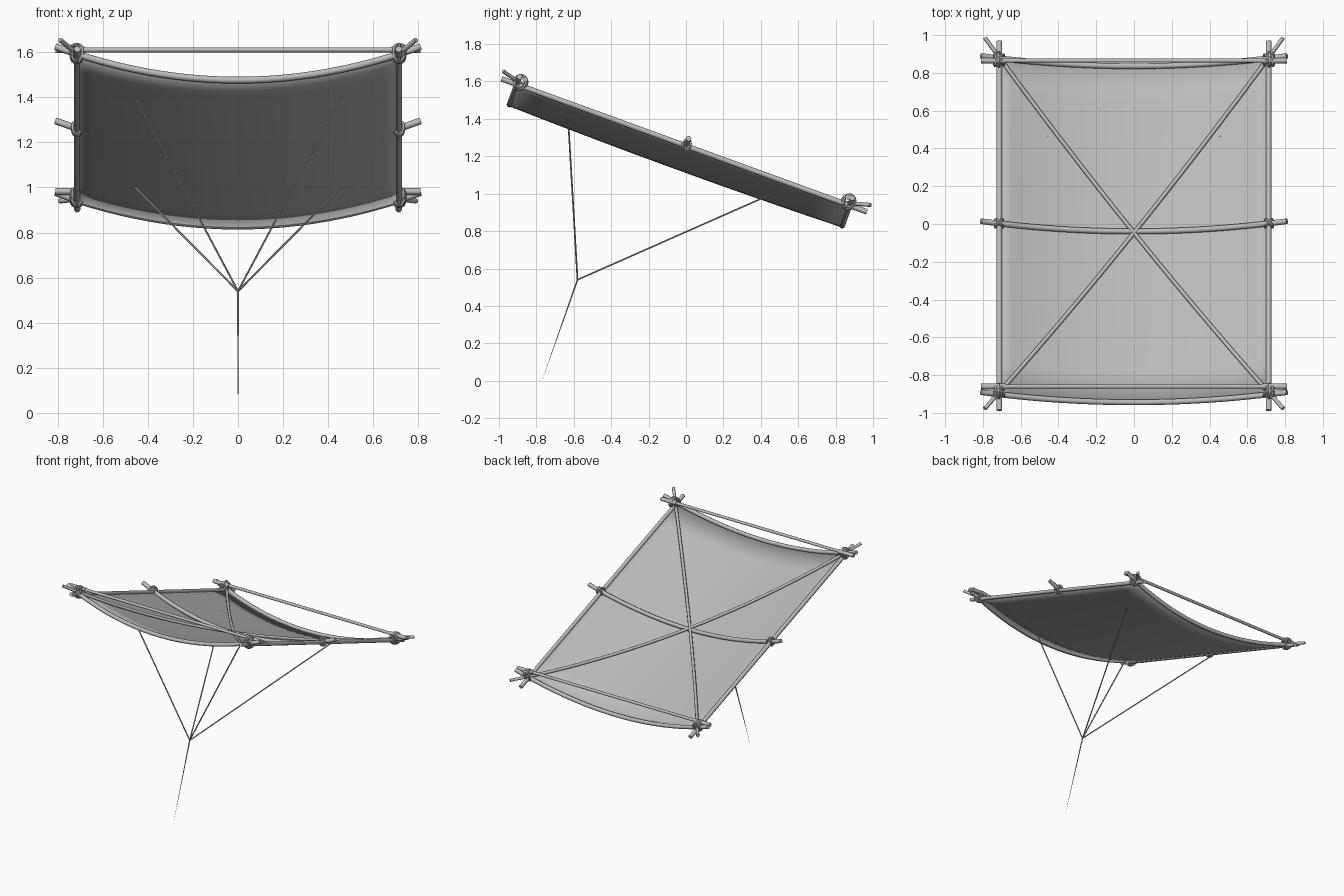
import bpy
from math import radians, cos, sin, pi
from mathutils import Vector, Matrix

if "Cube" in bpy.data.objects:
    bpy.data.objects.remove(bpy.data.objects["Cube"])


def make_material(name, value):
    m = bpy.data.materials.new(name)
    m.use_nodes = True
    colour = (value, value, value, 1)
    m.diffuse_color = colour
    m.node_tree.nodes["Principled BSDF"].inputs["Base Color"].default_value = colour
    return m


grey = make_material("plain grey", 0.5)

# Tilted frame of the kite: x across, u toward the back, n out of the sail
TILT = radians(20)
CENTRE = Vector((0, 0, 1.255))
U = Vector((0, cos(TILT), -sin(TILT)))
N = Vector((0, sin(TILT), cos(TILT)))
FRONT, BACK, HALF = -0.963, 0.931, 0.722


def place(x, u, n):
    return CENTRE + Vector((x, 0, 0)) + U * u + N * n


def sag(x, u):
    belly = 0.122 + 0.012 * (1 - (u / 0.95) ** 2)
    return -belly * (1 - (x / HALF) ** 2)


def bow(x):
    return -0.115 + 0.158 * (x / 0.81) ** 2


def finish(name, mesh):
    obj = bpy.data.objects.new(name, mesh)
    bpy.context.collection.objects.link(obj)
    mesh.materials.clear()
    mesh.materials.append(grey)
    bpy.ops.object.select_all(action="DESELECT")
    obj.select_set(True)
    bpy.context.view_layer.objects.active = obj
    bpy.ops.object.shade_smooth_by_angle(angle=radians(50))
    return obj


def rod(name, points, radius, end_radius=None, sides=2, closed=False):
    """Round bar or cord through the points, optionally tapered."""
    curve = bpy.data.curves.new(name, "CURVE")
    curve.dimensions = "3D"
    curve.bevel_depth = 1
    curve.bevel_resolution = sides
    curve.use_fill_caps = not closed
    spline = curve.splines.new("POLY")
    spline.use_cyclic_u = closed
    spline.points.add(len(points) - 1)
    end_radius = radius if end_radius is None else end_radius
    for i, p in enumerate(points):
        t = i / (len(points) - 1)
        spline.points[i].co = (*p, 1)
        spline.points[i].radius = radius + (end_radius - radius) * t
    temp = bpy.data.objects.new(name + " path", curve)
    bpy.context.collection.objects.link(temp)
    graph = bpy.context.evaluated_depsgraph_get()
    mesh = bpy.data.meshes.new_from_object(temp.evaluated_get(graph))
    bpy.data.objects.remove(temp)
    return finish(name, mesh)


def steps(a, b, count):
    return [a + (b - a) * i / count for i in range(count + 1)]


# Sail: a sagging sheet
COLS, ROWS = 20, 10
verts = [place(x, u, sag(x, u)) for u in steps(FRONT, BACK, ROWS)
         for x in steps(-HALF, HALF, COLS)]
faces = []
for r in range(ROWS):
    for c in range(COLS):
        k = r * (COLS + 1) + c
        faces.append((k, k + 1, k + COLS + 2, k + COLS + 1))
mesh = bpy.data.meshes.new("sail")
mesh.from_pydata(verts, [], faces)
sail = finish("sail", mesh)
thick = sail.modifiers.new("thickness", "SOLIDIFY")
thick.thickness = 0.004
thick.offset = 0

# Bowed cross spars at front, middle and back
for name, u in (("front", FRONT), ("middle", 0), ("back", BACK)):
    rod(name + "_bow_spar",
        [place(x, u, bow(x)) for x in steps(-0.81, 0.81, 24)], 0.015)

# Straight bars that brace the two end bows
for name, u in (("front", -0.93), ("back", 0.906)):
    rod(name + "_brace", [place(-0.81, u, 0.04), place(0.81, u, 0.04)], 0.011)
    for side in (-1, 1):
        rod(name + "_brace_end",
            [place(side * x, u, 0.04) for x in (0.68, 0.81)], 0.015)

# Side spars, diagonal spars
for side, label in ((-1, "right"), (1, "left")):
    rod(label + "_side_spar",
        [place(side * 0.713, -1.05, 0), place(side * 0.713, 1.03, 0)], 0.0145)
    points = []
    for t in steps(-1, 1, 24):
        x = 0.79 * t
        points.append(place(side * x, 1.045 * t - 0.01, bow(x) + 0.006))
    rod(label + "_diagonal_spar", points, 0.011)


def lashing(name, x, u, n, angle, width, height):
    """Cord loop standing around a crossing of spars."""
    d = Vector((cos(angle), sin(angle)))
    loop = []
    for i in range(16):
        a = 2 * pi * i / 16
        w, h = width * cos(a), height * sin(a)
        loop.append(place(x + d.x * w, u + d.y * w, n + h))
    rod(name, loop, 0.008, sides=1, closed=True)


# Lashings at the corners and at the middle spar ends
for side in (-1, 1):
    for u in (FRONT + 0.015, BACK - 0.012):
        for angle in (45, 90, 135):
            lashing("corner_lashing", side * 0.715, u, 0.016,
                    radians(angle), 0.036, 0.04)
        lashing("corner_lashing", side * 0.735, u, 0.02, radians(90), 0.034, 0.03)
    for angle in (45, 135):
        lashing("middle_lashing", side * 0.715, 0, 0.008, radians(angle), 0.027, 0.03)

# Bridle lines meeting at a knot, with a tapering tether
knot = Vector((0, -0.58, 0.54))
for side, label in ((-1, "right"), (1, "left")):
    for end, u in (("front", -0.643), ("back", 0.525)):
        x = side * 0.458
        rod(f"{end}_{label}_bridle", [place(x, u, sag(x, u)), knot], 0.0045, sides=1)
rod("tether", [knot, Vector((0, -0.77, 0))], 0.005, 0.0004, sides=1)
